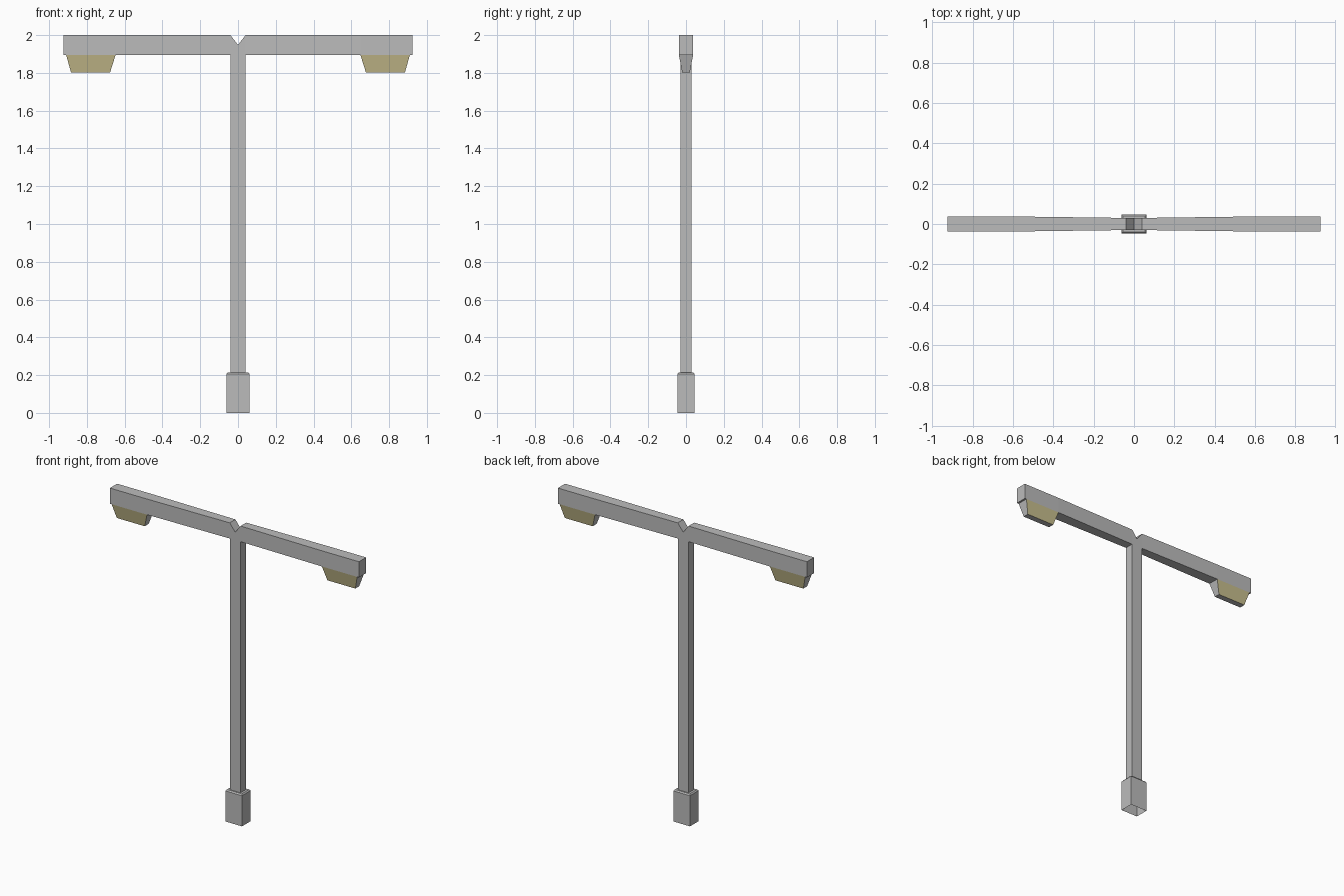
import bpy, bmesh

if "Cube" in bpy.data.objects:
    bpy.data.objects.remove(bpy.data.objects["Cube"])


def material(name, rgb):
    m = bpy.data.materials.new(name)
    m.diffuse_color = (*rgb, 1)
    m.use_nodes = True
    m.node_tree.nodes["Principled BSDF"].inputs["Base Color"].default_value = m.diffuse_color
    return m


GREY = material("grey_metal", (0.5, 0.5, 0.5))
GLOW = material("pale_yellow_glass", (0.58, 0.52, 0.27))


def loft(name, rings, cap_start=True, cap_end=True, mats=(GREY,)):
    """Join a series of four-point rings into a flat-faced part."""
    bm = bmesh.new()
    vr = [[bm.verts.new(p) for p in ring] for ring in rings]
    for a, b in zip(vr, vr[1:]):
        for i in range(4):
            j = (i + 1) % 4
            bm.faces.new((a[i], a[j], b[j], b[i]))
    if cap_start:
        bm.faces.new(vr[0][::-1])
    if cap_end:
        bm.faces.new(vr[-1])
    bmesh.ops.recalc_face_normals(bm, faces=bm.faces)
    me = bpy.data.meshes.new(name)
    bm.to_mesh(me)
    bm.free()
    for m in mats:
        me.materials.append(m)
    ob = bpy.data.objects.new(name, me)
    bpy.context.collection.objects.link(ob)
    return ob


def level(x0, x1, y, z):
    return [(x0, -y, z), (x1, -y, z), (x1, y, z), (x0, y, z)]


def station(x, y, top):
    return [(x, -y, 1.895), (x, y, 1.895), (x, y, top), (x, -y, top)]


# Base sleeve with chamfered top and open underside, running into the post
loft("post_and_base", [
    level(-0.062, 0.062, 0.046, 0),
    level(-0.062, 0.062, 0.046, 0.205),
    level(-0.055, 0.055, 0.039, 0.213),
    level(-0.04, 0.04, 0.03, 0.213),
    level(-0.04, 0.04, 0.03, 1.895),
], cap_start=False, cap_end=False)

# Cross arm, narrowed in the middle, with a V notch on top
half = [(0.04, 0.03, 2.0), (0.65, 0.038, 2.0), (0.923, 0.038, 2.0)]
spans = [(-x, y, z) for x, y, z in reversed(half)] + [(0, 0.03, 1.948)] + half
loft("cross_arm", [station(*s) for s in spans])

# Lamps under both arm ends: long sides are glass, ends and underside metal
for side, sx in (("left", -1), ("right", 1)):
    top = sorted((sx * 0.648, sx * 0.91))
    low = sorted((sx * 0.677, sx * 0.884))
    lamp = loft(side + "_lamp", [level(*low, 0.02, 1.803), level(*top, 0.038, 1.895)],
                cap_end=False, mats=(GREY, GLOW))
    for p in lamp.data.polygons:
        p.material_index = int(abs(p.normal.y) > 0.7)
